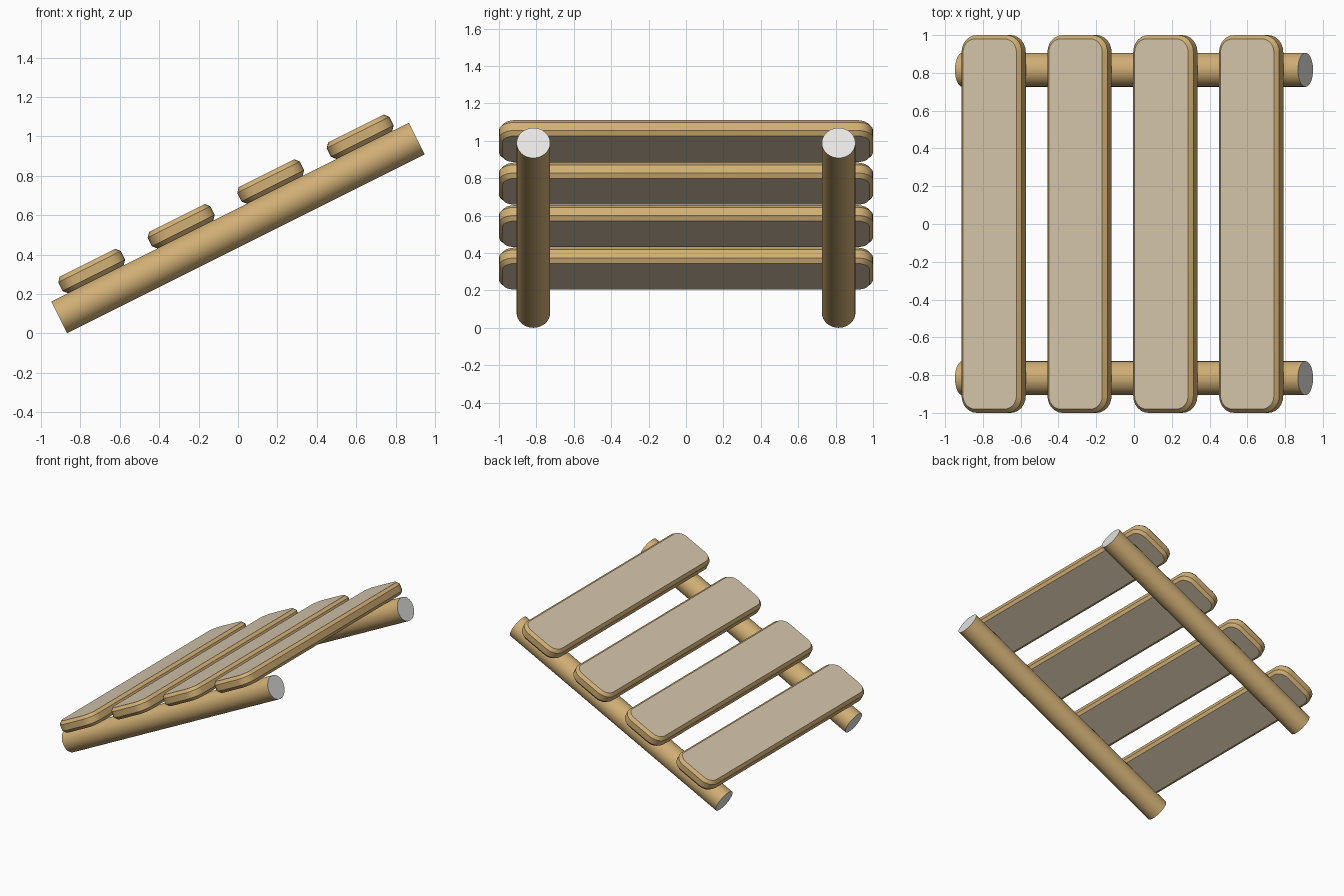
import bpy, bmesh, math
from mathutils import Matrix

if "Cube" in bpy.data.objects:
    bpy.data.objects.remove(bpy.data.objects["Cube"])

TILT = Matrix.Translation((0, 0, 0.535)) @ Matrix.Rotation(-math.atan(0.5), 4, 'Y')


def material(name, rgb):
    m = bpy.data.materials.new(name)
    m.diffuse_color = (*rgb, 1)
    m.use_nodes = True
    m.node_tree.nodes["Principled BSDF"].inputs["Base Color"].default_value = m.diffuse_color
    return m


WOOD = material("wood_side", (0.64, 0.43, 0.18))
FACE = material("wood_face", (0.68, 0.57, 0.42))
CUT = material("cut_end", (0.80, 0.79, 0.77))


def finish(bm, name, mats):
    bmesh.ops.recalc_face_normals(bm, faces=bm.faces[:])
    mesh = bpy.data.meshes.new(name)
    bm.to_mesh(mesh)
    bm.free()
    for m in mats:
        mesh.materials.append(m)
    ob = bpy.data.objects.new(name, mesh)
    bpy.context.collection.objects.link(ob)
    bpy.ops.object.select_all(action='DESELECT')
    ob.select_set(True)
    bpy.context.view_layer.objects.active = ob
    bpy.ops.object.shade_smooth_by_angle(angle=math.radians(30))
    return ob


def rounded_rect(hx, hy, r, steps=6):
    pts = []
    for k, (sx, sy) in enumerate([(1, 1), (-1, 1), (-1, -1), (1, -1)]):
        for i in range(steps + 1):
            a = math.pi / 2 * (k + i / steps)
            pts.append((sx * (hx - r) + r * math.cos(a), sy * (hy - r) + r * math.sin(a)))
    return pts


def slat(name, u):
    # rounded board with chamfered top and bottom rims
    bm = bmesh.new()
    rings = []
    for inset, v in [(0.02, -0.047), (0, -0.024), (0, 0.024), (0.02, 0.047)]:
        pts = rounded_rect(0.178 - inset, 1.0 - inset, 0.09 - inset)
        rings.append([bm.verts.new((x + u, y, v + 0.137)) for x, y in pts])
    n = len(rings[0])
    for a, b in zip(rings, rings[1:]):
        for i in range(n):
            j = (i + 1) % n
            bm.faces.new((a[i], a[j], b[j], b[i]))
    for ring in (rings[0], rings[-1]):
        bm.faces.new(ring).material_index = 1
    bm.transform(TILT)
    finish(bm, name, [WOOD, FACE])


def rail(name, y):
    # round pole with pale cut ends
    bm = bmesh.new()
    bmesh.ops.create_cone(bm, cap_ends=True, segments=32, radius1=0.09, radius2=0.09, depth=2.03,
                          matrix=Matrix.Translation((0, y, 0)) @ Matrix.Rotation(math.pi / 2, 4, 'Y'))
    for f in bm.faces:
        if len(f.verts) > 4:
            f.material_index = 1
    bm.transform(TILT)
    finish(bm, name, [WOOD, CUT])


for side, y in (("front", -0.816), ("back", 0.816)):
    rail(side + "_rail", y)
for i in range(4):
    slat(f"step_board_{i + 1}", -0.762 + 0.508 * i)
